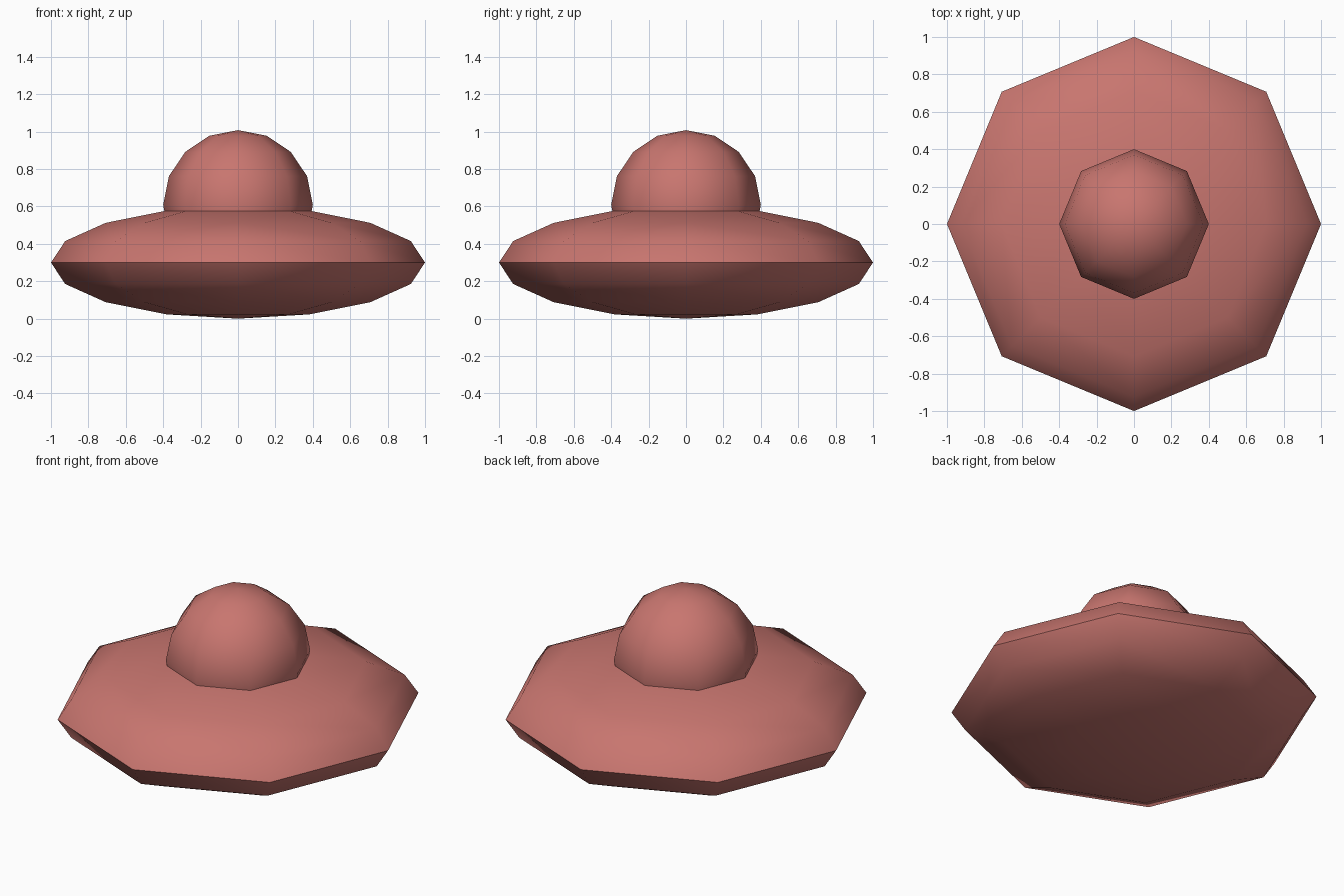
import bpy
import math

if "Cube" in bpy.data.objects:
    bpy.data.objects.remove(bpy.data.objects["Cube"])

red = bpy.data.materials.new("dull_red")
red.diffuse_color = (0.58, 0.18, 0.16, 1)
red.use_nodes = True
red.node_tree.nodes["Principled BSDF"].inputs["Base Color"].default_value = red.diffuse_color


def ball(name, radius, z, flatten=1.0):
    """Eight-sided ball, optionally squashed, smooth except at hard edges."""
    bpy.ops.mesh.primitive_uv_sphere_add(
        segments=8, ring_count=8, radius=radius, location=(0, 0, z))
    obj = bpy.context.object
    obj.name = name
    obj.scale.z = flatten
    bpy.ops.object.transform_apply(location=False, rotation=False, scale=True)
    obj.data.materials.append(red)
    bpy.ops.object.shade_smooth_by_angle(angle=math.radians(50))
    return obj


# Flattened saucer hull with a sharp rim
ball("saucer_hull", 1.0, 0.30, 0.30)

# Round cabin dome sunk into the top of the hull
ball("cabin_dome", 0.40, 0.608)
